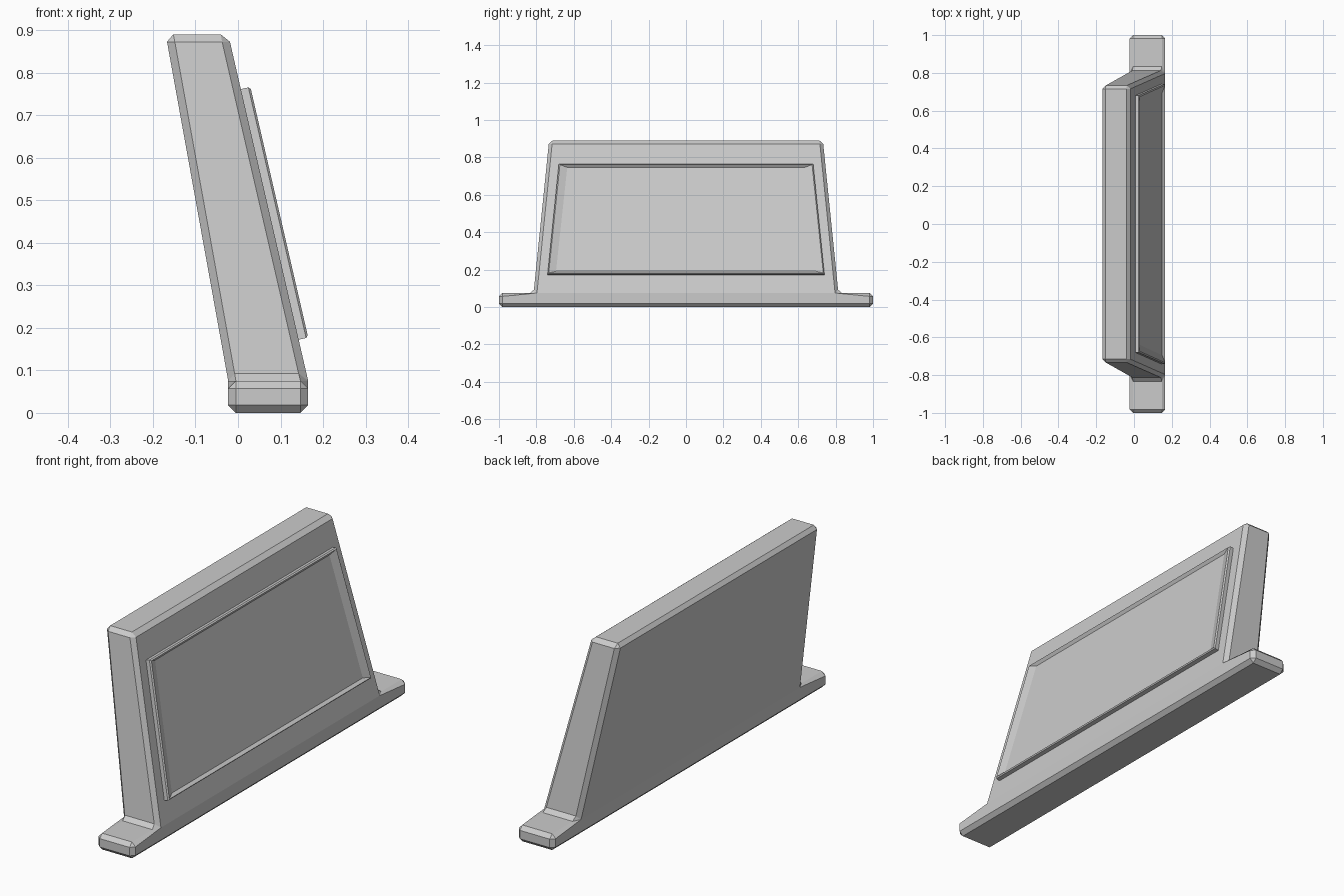
import bpy, bmesh
from mathutils import Vector

if "Cube" in bpy.data.objects:
    bpy.data.objects.remove(bpy.data.objects["Cube"])


def finish(bm, name):
    bmesh.ops.recalc_face_normals(bm, faces=bm.faces)
    mesh = bpy.data.meshes.new(name)
    bm.to_mesh(mesh)
    bm.free()
    obj = bpy.data.objects.new(name, mesh)
    bpy.context.collection.objects.link(obj)
    return obj


# Leaning wall with foot flanges: one outline, joined front to back
BACK, FRONT = (-0.023, -0.170), (0.165, -0.023)   # x at foot, x at top
FOOT_Z, TOP_Z = 0.075, 0.89
half = [(1.0, 0.0), (1.0, FOOT_Z), (0.815, FOOT_Z), (0.732, TOP_Z)]
outline = half + [(-y, z) for y, z in reversed(half)]


def lean(side, z):
    t = max(0, (z - FOOT_Z) / (TOP_Z - FOOT_Z))
    return side[0] + (side[1] - side[0]) * t


bm = bmesh.new()
loops = [[bm.verts.new((lean(s, z), y, z)) for y, z in outline] for s in (FRONT, BACK)]
for loop in loops:
    bm.faces.new([loop[i] for i in (0, 1, 2, 5, 6, 7)])
    bm.faces.new(loop[2:6])
n = len(outline)
for i in range(n):
    j = (i + 1) % n
    bm.faces.new((loops[0][i], loops[0][j], loops[1][j], loops[1][i]))
wall = finish(bm, "leaning_wall")
bev = wall.modifiers.new("chamfer", 'BEVEL')
bev.width = 0.018
bev.segments = 1
bev.limit_method = 'ANGLE'
bev.angle_limit = 0.6

# Raised panel on the sloping front, with a shallow dished face
normal = Vector((TOP_Z - FOOT_Z, 0, FRONT[0] - FRONT[1])).normalized()
Z0, Z1, Y0, Y1 = 0.172, 0.761, 0.74, 0.68
# inset sideways, inset up/down, height above the wall
steps = [(0, 0, -0.01), (0, 0, 0.018), (0.006, 0.005, 0.023), (0.045, 0.017, 0.011)]
bm = bmesh.new()
rings = []
for iy, iz, h in steps:
    lo, hi = Z0 + iz, Z1 - iz
    pts = [(Y0 - iy, lo), (Y1 - iy, hi), (iy - Y1, hi), (iy - Y0, lo)]
    rings.append([bm.verts.new(Vector((lean(FRONT, z), y, z)) + normal * h) for y, z in pts])
for a, b in zip(rings, rings[1:]):
    for i in range(4):
        j = (i + 1) % 4
        bm.faces.new((a[i], a[j], b[j], b[i]))
bm.faces.new(rings[0])
bm.faces.new(rings[-1])
finish(bm, "front_panel")
